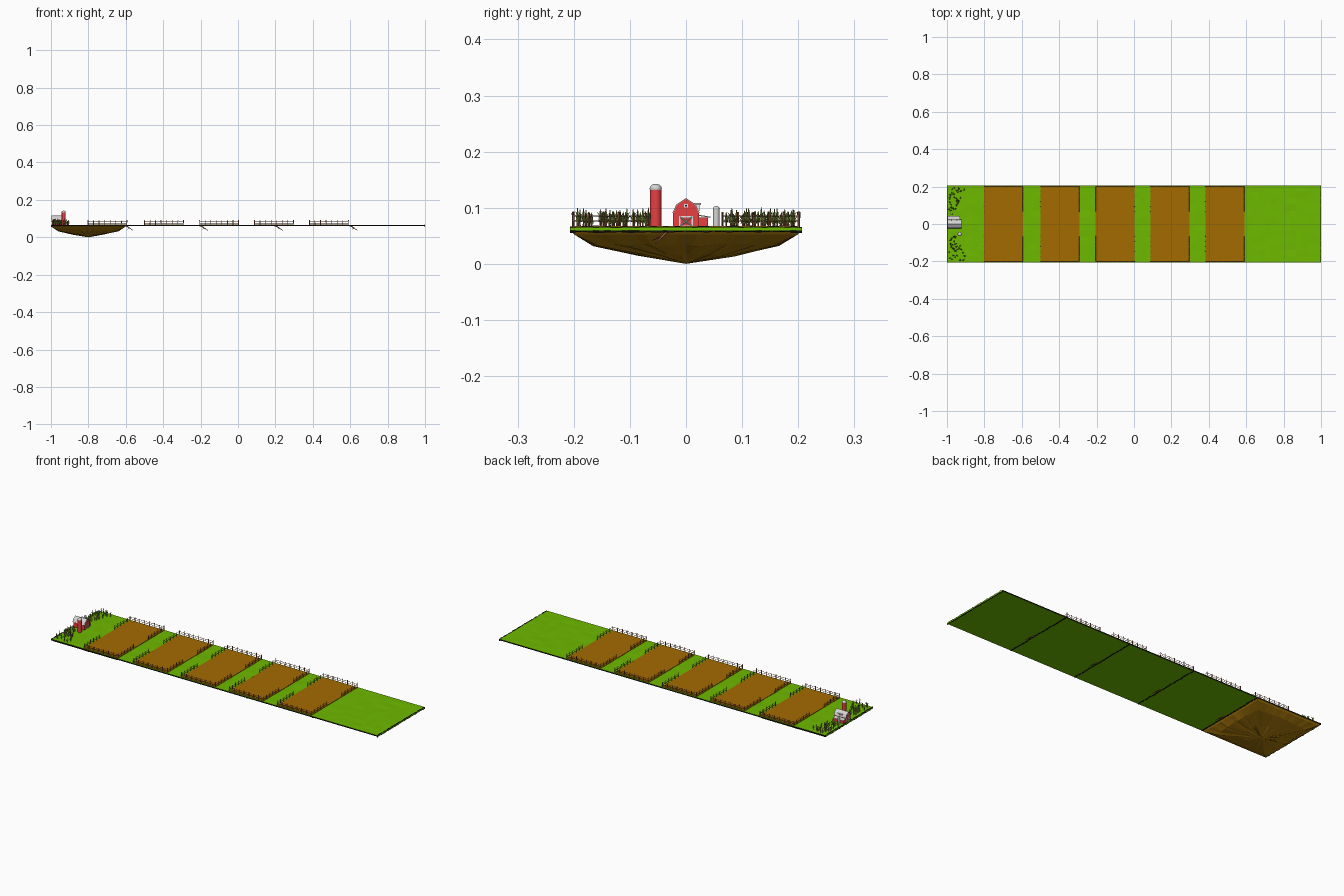
import bpy, bmesh, math, random
from mathutils import Vector, Matrix

random.seed(4)
if "Cube" in bpy.data.objects:
    bpy.data.objects.remove(bpy.data.objects["Cube"], do_unlink=True)


def material(name, *rgb):
    m = bpy.data.materials.new(name)
    m.use_nodes = True
    m.diffuse_color = (*rgb, 1)
    m.node_tree.nodes["Principled BSDF"].inputs["Base Color"].default_value = (*rgb, 1)
    return m


GRASS = material("grass green", 0.155, 0.49, 0)
SOIL = material("field soil", 0.37, 0.145, 0)
DIRT = material("dirt brown", 0.4, 0.19, 0.003)
BLACK = material("edge black", 0.006, 0.006, 0.005)
RED = material("barn red", 0.8, 0.05, 0.055)
WHITE = material("trim white", 0.9, 0.9, 0.88)
GREY = material("roof grey", 0.66, 0.66, 0.65)
WOOD = material("fence wood", 0.33, 0.12, 0.05)
CROP = material("crop green", 0.21, 0.28, 0.05)

HALF_Y = 0.207
GROUND = 0.065
TILE = 0.4


def finish(bm, name, *mats, smooth=False):
    bmesh.ops.recalc_face_normals(bm, faces=bm.faces[:])
    me = bpy.data.meshes.new(name)
    bm.to_mesh(me)
    bm.free()
    ob = bpy.data.objects.new(name, me)
    bpy.context.collection.objects.link(ob)
    for m in mats:
        me.materials.append(m)
    if smooth:
        bpy.ops.object.select_all(action="DESELECT")
        ob.select_set(True)
        bpy.context.view_layer.objects.active = ob
        bpy.ops.object.shade_smooth_by_angle(angle=math.radians(40))


def box(bm, lo, hi):
    lo, hi = Vector(lo), Vector(hi)
    mat = Matrix.Translation((lo + hi) / 2) @ Matrix.Diagonal((*(hi - lo), 1))
    bmesh.ops.create_cube(bm, size=1, matrix=mat)


def beam(bm, a, b, r, r2=None, sides=4):
    a, b = Vector(a), Vector(b)
    d = b - a
    mat = Matrix.Translation((a + b) / 2) @ d.to_track_quat("Z", "Y").to_matrix().to_4x4()
    bmesh.ops.create_cone(bm, cap_ends=True, segments=sides, radius1=r,
                          radius2=r if r2 is None else r2, depth=d.length, matrix=mat)


def box_part(name, mat, lo, hi):
    bm = bmesh.new()
    box(bm, lo, hi)
    finish(bm, name, mat)


def prism(name, mat, outline, x0, x1):
    # closed (y, z) outline pushed along x
    bm = bmesh.new()
    face = bm.faces.new([bm.verts.new((x0, y, z)) for y, z in outline])
    out = bmesh.ops.extrude_face_region(bm, geom=[face])["geom"]
    bmesh.ops.translate(bm, vec=(x1 - x0, 0, 0),
                        verts=[v for v in out if isinstance(v, bmesh.types.BMVert)])
    finish(bm, name, mat)


# Grass strip made of square tiles, gently uneven, with dark long sides
for i in range(5):
    bm = bmesh.new()
    x0 = -1 + TILE * i
    box(bm, (x0, -HALF_Y, 0.059), (x0 + TILE, HALF_Y, GROUND))
    bmesh.ops.subdivide_edges(bm, edges=[e for e in bm.edges if e.calc_length() > 0.1],
                              cuts=11, use_grid_fill=True)
    for v in bm.verts:
        if v.co.z > 0.062 and abs(v.co.y) < 0.2 and x0 + 0.01 < v.co.x < x0 + 0.39:
            v.co.z += random.uniform(-0.001, 0.001)
    bm.normal_update()
    for f in bm.faces:
        f.material_index = 1 if abs(f.normal.y) > 0.9 else 0
    finish(bm, "grass_tile", GRASS, BLACK)

# Dark ragged rims at the two ends and under the tile seams
bm = bmesh.new()
for x in (-0.998, 0.998):
    for k in range(40):
        y = -HALF_Y + k * HALF_Y / 20
        for z in (0.057, 0.0635):
            drop = random.uniform(-0.001, 0.002)
            tall = random.uniform(0.002, 0.004)
            box(bm, (x - 0.002, y, z - drop), (x + 0.002, y + HALF_Y / 20, z + tall - drop))
for i in range(1, 5):
    for k in range(16):
        y = -HALF_Y + k * HALF_Y / 8
        x = -1 + TILE * i + random.uniform(-0.002, 0.002)
        box(bm, (x - 0.003, y, 0.057), (x + 0.003, y + 0.02, 0.06))
finish(bm, "dark_rims", BLACK)

# Ridged earth mound hanging under the first tile
bm = bmesh.new()
N = 72
rings = []
for scale, z, roundness in ((1, 0.06, 0), (0.96, 0.052, 0), (0.8, 0.031, 0.25),
                            (0.42, 0.013, 0.6)):
    ring = []
    for k in range(N):
        a = math.tau * k / N + math.pi / 4
        c, s = math.cos(a), math.sin(a)
        square = 1 / max(abs(c), abs(s))
        r = scale * ((1 - roundness) * square + roundness)
        lift = random.uniform(0, 0.005) if 0.3 < scale < 0.9 else 0
        ring.append(bm.verts.new((-0.8 + 0.2 * r * c, HALF_Y * r * s, z + lift)))
    rings.append(ring)
for upper, lower in zip(rings, rings[1:]):
    for k in range(N):
        j = (k + 1) % N
        bm.faces.new((upper[k], upper[j], lower[j], lower[k]))
tip = bm.verts.new((-0.8, 0, 0))
for k in range(N):
    bm.faces.new((rings[-1][k], rings[-1][(k + 1) % N], tip))
bm.faces.new(rings[0])
finish(bm, "earth_mound", DIRT)

# Small roots hanging below the seams
bm = bmesh.new()
for i in range(1, 5):
    x = -1 + TILE * i
    beam(bm, (x + 0.003, -0.03, 0.061), (x + 0.04, -0.055, 0.036), 0.0035, 0.001)
    beam(bm, (x + 0.02, -0.042, 0.05), (x + 0.01, -0.06, 0.042), 0.002, 0.0005)
finish(bm, "hanging_roots", WOOD)


# Ploughed fields, each ringed by a fence with a gate gap at both ends
def fence(bm, a, b, count, thick):
    a, b = Vector(a), Vector(b)
    for k in range(count + 1):
        p = a.lerp(b, k / count)
        lean = Vector((random.uniform(-1, 1), random.uniform(-1, 1), 0)) * 0.001
        beam(bm, p, p + lean + Vector((0, 0, random.uniform(0.023, 0.028))), thick * 1.8)
    for h in (0.011, 0.02):
        up = Vector((0, 0, h))
        beam(bm, a + up, b + up, thick)


for x0 in (-0.802, -0.5, -0.205, 0.088, 0.382):
    x1 = x0 + 0.208
    box_part("ploughed_field", SOIL, (x0, -0.2, 0.063), (x1, 0.2, 0.0675))
    bm = bmesh.new()
    for side in (-1, 1):
        y = side * 0.201
        fence(bm, (x0, y, GROUND), (x1, y, GROUND), 7, 0.0011)
        for x in (x0, x1):
            fence(bm, (x, y, GROUND), (x, side * 0.065, GROUND), 5, 0.0009)
    finish(bm, "field_fence", WOOD)

# Tall crops in clumps either side of the barn
stalks, leaves = bmesh.new(), bmesh.new()
for side in (-1, 1):
    for k in range(38):
        y = random.uniform(0.065, 0.198)
        near = 0.02 + 0.06 * max(0, (y - 0.08) / 0.12)
        p = Vector((-0.99 + random.uniform(0, near + 0.02), side * y, GROUND))
        h = random.uniform(0.022, 0.036)
        top = p + Vector((0, 0, h))
        beam(stalks, p, top, 0.0016, 0.0006)
        beam(leaves, p + Vector((0, 0, h * 0.3)), top, 0.0035, 0.0005)
        for t in range(3):
            a = random.uniform(0, math.tau)
            out = Vector((math.cos(a), math.sin(a), 1.1)) * 0.007
            base = p.lerp(top, 0.2 + 0.2 * t)
            beam(leaves, base, base + out, 0.0015, 0.0003, 3)
finish(stalks, "crop_stalks", WOOD)
finish(leaves, "crop_leaves", CROP)

# Barn with a double-pitched roof, facing along the strip
FRONT = -0.925
BACK = -0.992
slope = [(-0.023, 0.09), (-0.016, 0.105), (0, 0.116), (0.016, 0.105), (0.023, 0.09)]
prism("barn_walls", RED, [(-0.023, 0.064)] + slope + [(0.023, 0.064)], BACK, FRONT)
cover = [(y * 1.06, z + 0.0012) for y, z in slope]
prism("barn_roof", GREY, cover + slope[::-1], BACK - 0.005, FRONT + 0.002)

# White door frames with crossed braces, and a loft window, on both gables
bm = bmesh.new()
for x in (FRONT, BACK):
    lo, hi = x - 0.0008, x + 0.0008
    for y in (-0.011, 0.011):
        box(bm, (lo, y - 0.0012, 0.066), (hi, y + 0.0012, 0.085))
        beam(bm, (x, y, 0.067), (x, -y, 0.084), 0.0012)
    for z in (0.067, 0.084):
        box(bm, (lo, -0.011, z - 0.0012), (hi, 0.011, z + 0.0012))
    box(bm, (lo, -0.004, 0.1), (hi, 0.004, 0.107))
finish(bm, "barn_trim", WHITE)
box_part("loft_opening", BLACK, (FRONT, -0.002, 0.102), (FRONT + 0.0012, 0.002, 0.105))

# Lean-to shed and roof dormer on the left flank
box_part("lean_to", RED, (BACK, 0.02, 0.064), (FRONT - 0.005, 0.039, 0.083))
prism("lean_to_roof", GREY, [(0.02, 0.088), (0.02, 0.086), (0.044, 0.082), (0.044, 0.084)],
      BACK - 0.004, FRONT - 0.006)
box_part("dormer", WHITE, (-0.972, 0.008, 0.094), (-0.95, 0.024, 0.105))
box_part("dormer_roof", GREY, (-0.975, 0.006, 0.105), (-0.947, 0.027, 0.108))
bm = bmesh.new()
for x in (-0.966, -0.956):
    box(bm, (x - 0.002, 0.0235, 0.097), (x + 0.002, 0.0245, 0.102))
finish(bm, "dormer_windows", BLACK)


# Domed silos: a tall red one and a small grey bin
def silo(name, x, y, r, top, mat):
    bm = bmesh.new()
    beam(bm, (x, y, 0.064), (x, y, top), r, sides=20)
    finish(bm, name, mat, smooth=True)
    bm = bmesh.new()
    place = Matrix.Translation((x, y, top)) @ Matrix.Diagonal((1, 1, 0.8, 1))
    bmesh.ops.create_uvsphere(bm, u_segments=20, v_segments=10, radius=r * 1.04, matrix=place)
    finish(bm, name + "_dome", GREY, smooth=True)


silo("tall_silo", -0.932, -0.054, 0.0105, 0.134, RED)
silo("grain_bin", -0.975, 0.054, 0.006, 0.098, GREY)
